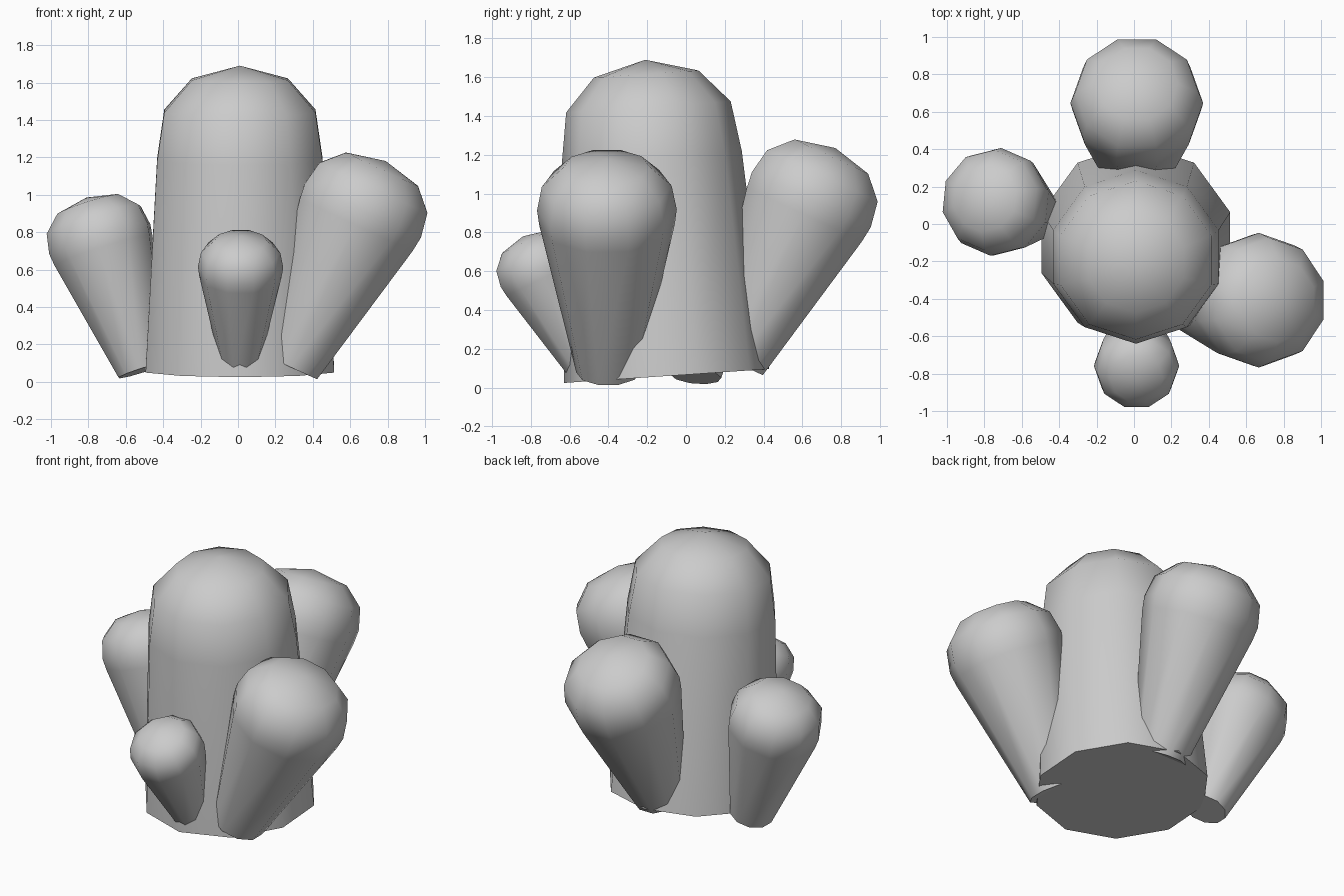
import bpy, bmesh, math
from mathutils import Vector, Matrix

cube = bpy.data.objects.get("Cube")
if cube:
    bpy.data.objects.remove(cube, do_unlink=True)

SIDES = 10

stone = bpy.data.materials.new("plain_grey")
stone.use_nodes = True
GREY = (0.6, 0.6, 0.6, 1)
stone.diffuse_color = GREY
stone.node_tree.nodes["Principled BSDF"].inputs["Base Color"].default_value = GREY


def lobe(name, base, tip, profile, spin):
    """Faceted round lobe: rings of (radius, height) along base -> tip, closed by a flat base and a point."""
    base, tip = Vector(base), Vector(tip)
    axis = (tip - base).normalized()
    outward = Vector((spin[0], spin[1], 0))
    u = (outward - axis * outward.dot(axis)).normalized()
    v = axis.cross(u)
    # A flat side faces outward
    bm = bmesh.new()
    rings = []
    for radius, height in profile:
        ring = []
        for i in range(SIDES):
            a = (i + 0.5) * math.tau / SIDES
            ring.append(bm.verts.new(base + axis * height + radius * (u * math.cos(a) + v * math.sin(a))))
        rings.append(ring)
    for low, high in zip(rings, rings[1:]):
        for i in range(SIDES):
            j = (i + 1) % SIDES
            bm.faces.new((low[i], low[j], high[j], high[i]))
    bm.faces.new(rings[0][::-1])
    point = bm.verts.new(tip)
    for i in range(SIDES):
        bm.faces.new((rings[-1][i], rings[-1][(i + 1) % SIDES], point))
    bmesh.ops.recalc_face_normals(bm, faces=bm.faces)
    mesh = bpy.data.meshes.new(name)
    bm.to_mesh(mesh)
    bm.free()
    mesh.materials.append(stone)
    obj = bpy.data.objects.new(name, mesh)
    bpy.context.collection.objects.link(obj)
    bpy.ops.object.select_all(action="DESELECT")
    obj.select_set(True)
    bpy.context.view_layer.objects.active = obj
    bpy.ops.object.shade_smooth_by_angle(angle=math.radians(60))
    return obj


def side_lobe(name, base, tip, width, spin):
    """Tapered lobe: narrow foot, wide rounded head."""
    length = (Vector(tip) - Vector(base)).length
    shape = ((0.46, 0), (0.97, 0.69), (1.0, 0.76), (0.93, 0.87), (0.62, 0.96))
    return lobe(name, base, tip, [(r * width, h * length) for r, h in shape], spin)


# Tall central lobe, leaning slightly forward
lobe("central_lobe", (0.01, -0.10, 0.06), (0.01, -0.21, 1.69),
     [(0.53, 0), (0.465, 1.13), (0.425, 1.39), (0.27, 1.56)], (1, 0))

# Four lobes splaying out around it
side_lobe("left_lobe", (0.28, -0.40, 0.08), (0.79, -0.41, 1.18), 0.36, (1, 0))
side_lobe("back_lobe", (0.015, 0.255, 0.13), (0.015, 0.77, 1.235), 0.355, (0, 1))
side_lobe("right_lobe", (-0.515, 0.05, 0.06), (-0.81, 0.14, 0.985), 0.29, (-1, 0.1))
side_lobe("front_lobe", (0.01, -0.505, 0.09), (0.015, -0.84, 0.78), 0.228, (0, -1))
